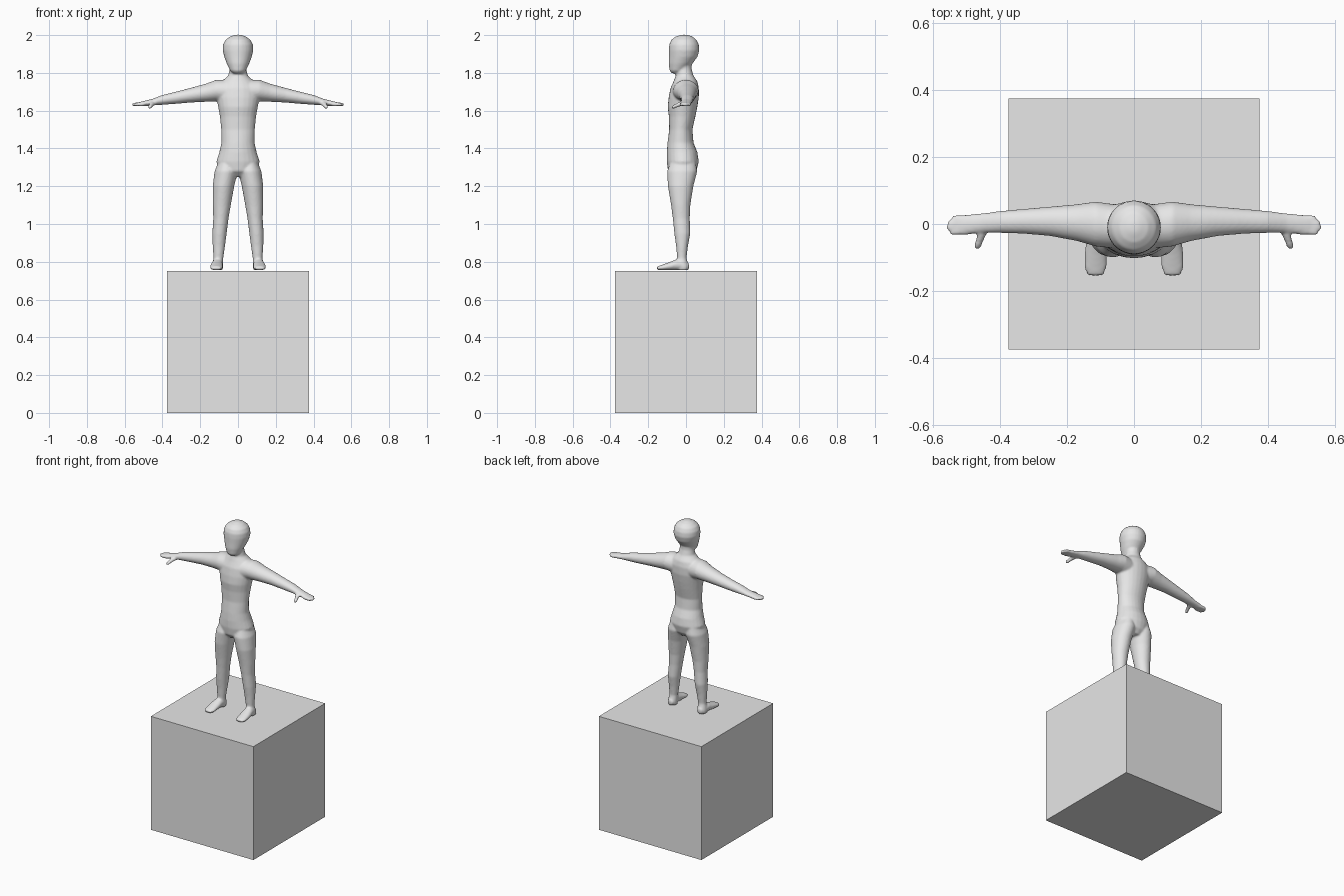
import bpy, bmesh, math

grey = bpy.data.materials.new("light_grey")
grey.diffuse_color = (0.8, 0.8, 0.8, 1)


def add_object(name, bm):
    bmesh.ops.recalc_face_normals(bm, faces=bm.faces)
    mesh = bpy.data.meshes.new(name)
    bm.to_mesh(mesh)
    bm.free()
    mesh.materials.append(grey)
    obj = bpy.data.objects.new(name, mesh)
    bpy.context.collection.objects.link(obj)
    return obj


def loft(bm, axis, sections, side=1, n=24):
    """Closed tube of elliptical rings along an axis.
    Each section: position on axis, two centre coords, two radii."""
    others = [i for i in range(3) if i != axis]
    rings = []
    for t, u, v, ru, rv in sections:
        ring = []
        for i in range(n):
            a = 2 * math.pi * i / n
            co = [0, 0, 0]
            co[axis] = t
            co[others[0]] = u + ru * math.cos(a)
            co[others[1]] = v + rv * math.sin(a)
            co[0] *= side
            ring.append(bm.verts.new(co))
        rings.append(ring)
    for r0, r1 in zip(rings, rings[1:]):
        for i in range(n):
            j = (i + 1) % n
            bm.faces.new((r0[i], r0[j], r1[j], r1[i]))
    bm.faces.new(rings[0])
    bm.faces.new(rings[-1])


def upright(rows):
    """Rows of z, half width, front y, back y -> sections on the centre line."""
    return [(z, 0, (f + b) / 2, w, (b - f) / 2) for z, w, f, b in rows]


def limb(rows):
    """Rows of z, inner x, outer x, front y, back y -> sections."""
    return [(z, (i + o) / 2, (f + b) / 2, (o - i) / 2, (b - f) / 2)
            for z, i, o, f, b in rows]


# Pedestal cube
bm = bmesh.new()
bmesh.ops.create_cube(bm, size=0.75)
bmesh.ops.translate(bm, verts=bm.verts, vec=(0, 0, 0.375))
add_object("pedestal", bm)

bm = bmesh.new()

# Torso and neck
loft(bm, 2, upright([
    (1.25, .045, -.065, .03), (1.28, .10, -.095, .055),
    (1.33, .115, -.102, .068), (1.38, .099, -.102, .06),
    (1.43, .088, -.098, .04), (1.50, .089, -.089, .034),
    (1.57, .096, -.091, .05), (1.62, .105, -.097, .06),
    (1.67, .115, -.092, .068), (1.72, .113, -.082, .068),
    (1.755, .085, -.066, .06), (1.785, .052, -.055, .04),
    (1.82, .044, -.05, .03), (1.87, .044, -.05, .03)]))

# Head
loft(bm, 2, upright([
    (1.798, .025, -.075, -.03), (1.812, .042, -.087, -.005),
    (1.85, .06, -.092, .035), (1.885, .073, -.091, .061),
    (1.92, .081, -.091, .071), (1.95, .079, -.089, .068),
    (1.975, .066, -.078, .056), (1.992, .043, -.055, .035),
    (2.002, .014, -.025, .005)]))

for side in (1, -1):
    # Leg
    loft(bm, 2, limb([
        (1.36, .03, .09, -.07, .045), (1.28, .001, .124, -.10, .06),
        (1.20, .02, .134, -.096, .039), (1.10, .038, .134, -.079, .023),
        (1.03, .05, .131, -.07, .02), (.95, .06, .136, -.062, .023),
        (.88, .069, .134, -.052, .01), (.82, .078, .13, -.047, .003),
        (.775, .078, .138, -.047, .014), (.756, .08, .136, -.045, .012)]), side)
    # Foot
    loft(bm, 1, [
        (.016, .107, .775, .016, .016), (-.01, .108, .781, .028, .026),
        (-.05, .111, .784, .031, .029), (-.09, .114, .776, .034, .021),
        (-.13, .115, .769, .034, .014), (-.154, .115, .766, .024, .009)], side)
    # Arm, shoulder to palm
    loft(bm, 0, [
        (.05, -.008, 1.70, .066, .064), (.115, 0, 1.706, .067, .057),
        (.17, .004, 1.695, .055, .048), (.25, .008, 1.682, .044, .039),
        (.33, .008, 1.668, .037, .032), (.40, .006, 1.657, .033, .026),
        (.455, .003, 1.645, .029, .017), (.50, -.002, 1.637, .031, .014),
        (.525, -.004, 1.634, .029, .011)], side)
    # Fingers
    for y, tip in ((.018, .544), (.004, .557), (-.011, .559), (-.025, .55)):
        loft(bm, 0, [(.50, y, 1.635, .009, .011),
                     (tip - .008, y, 1.633, .008, .010),
                     (tip, y, 1.632, .006, .008)], side, 10)
    # Thumb
    loft(bm, 1, [(-.01, .445, 1.642, .018, .013),
                 (-.04, .458, 1.632, .013, .013),
                 (-.066, .466, 1.62, .011, .011),
                 (-.075, .468, 1.616, .007, .008)], side, 10)

figure = add_object("standing_figure", bm)

# Fuse all body parts into one soft skin
fuse = figure.modifiers.new("fuse", 'REMESH')
fuse.mode = 'VOXEL'
fuse.voxel_size = 0.006
fuse.use_smooth_shade = True
soften = figure.modifiers.new("soften", 'SMOOTH')
soften.factor = 0.5
soften.iterations = 5
